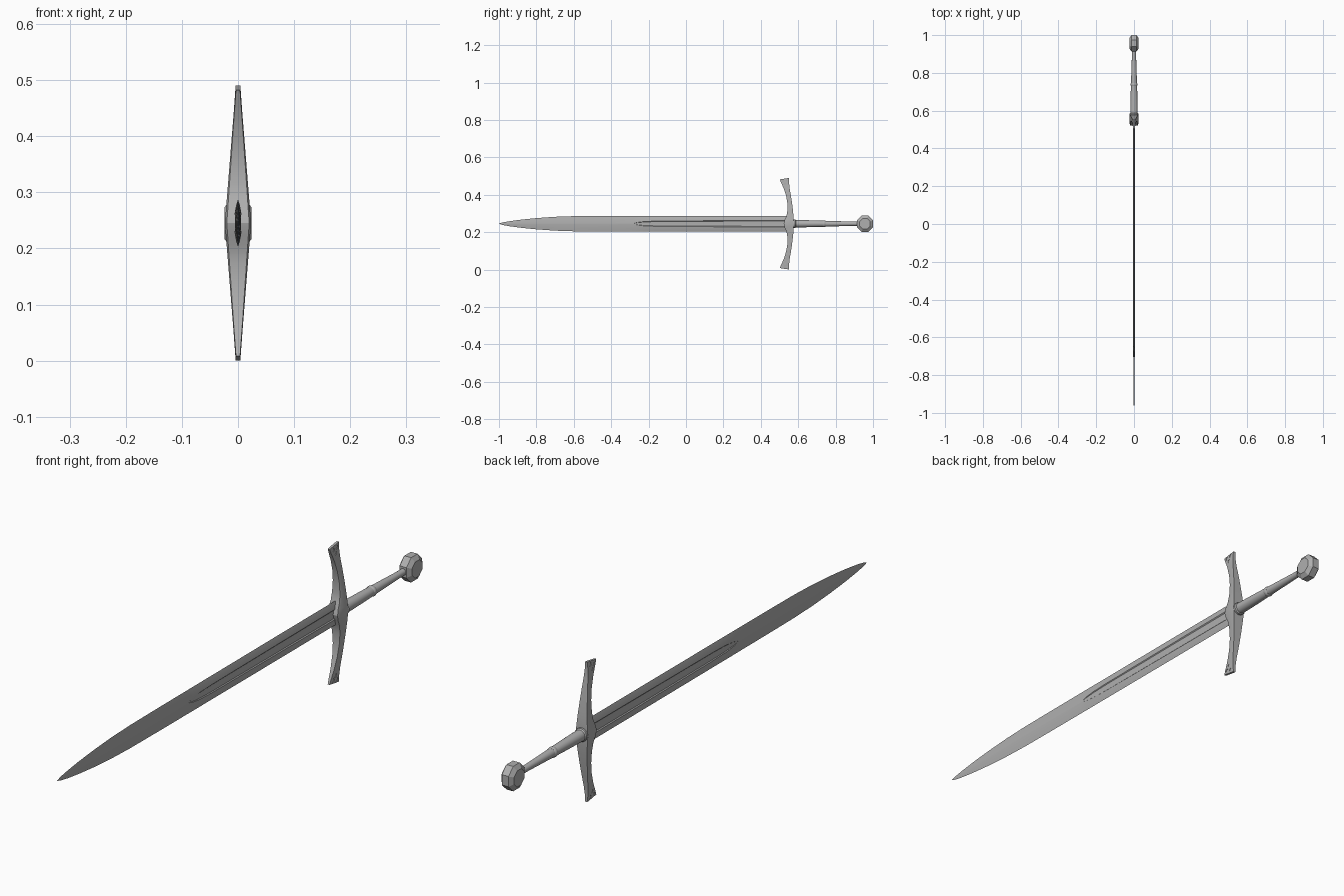
import bpy, bmesh, math

if "Cube" in bpy.data.objects:
    bpy.data.objects.remove(bpy.data.objects["Cube"])

ZC = 0.245  # height of the sword axis

steel = bpy.data.materials.new("dark_steel")
steel.diffuse_color = (0.43, 0.43, 0.43, 1)
steel.use_nodes = True
steel.node_tree.nodes["Principled BSDF"].inputs["Base Color"].default_value = steel.diffuse_color


def finish(name, bm, angle=None):
    bmesh.ops.remove_doubles(bm, verts=bm.verts, dist=1e-6)
    bmesh.ops.recalc_face_normals(bm, faces=bm.faces)
    mesh = bpy.data.meshes.new(name)
    bm.to_mesh(mesh)
    bm.free()
    mesh.materials.append(steel)
    ob = bpy.data.objects.new(name, mesh)
    bpy.context.collection.objects.link(ob)
    if angle:
        bpy.ops.object.select_all(action='DESELECT')
        ob.select_set(True)
        bpy.context.view_layer.objects.active = ob
        bpy.ops.object.shade_smooth_by_angle(angle=math.radians(angle))
    return ob


def loft(name, rings, angle=None):
    bm = bmesh.new()
    loops = [[bm.verts.new(p) for p in ring] for ring in rings]
    n = len(loops[0])
    for a, b in zip(loops, loops[1:]):
        for i in range(n):
            j = (i + 1) % n
            bm.faces.new((a[i], a[j], b[j], b[i]))
    bm.faces.new(loops[0])
    bm.faces.new(loops[-1])
    return finish(name, bm, angle)


def turned(name, profile, sides=24, angle=35):
    return loft(name, [[(r * math.cos(2 * math.pi * i / sides), y,
                         ZC + r * math.sin(2 * math.pi * i / sides))
                        for i in range(sides)] for y, r in profile], angle)


# Blade: lens section with a fuller that runs out to a point
def blade_ring(y, w, t, f, depth):
    half = [(0, w), (t * 0.6, f + (w - f) * 0.55), (t, f),
            (t - depth * 0.9, f * 0.8), (t - depth, 0),
            (t - depth * 0.9, -f * 0.8), (t, -f), (t * 0.6, -f - (w - f) * 0.55), (0, -w)]
    pts = half + [(-x, z) for x, z in half[-2:0:-1]]
    return [(x, y, ZC + z) for x, z in pts]


blade_stations = [
    (0.55, 0.0425, 0.006, 0.018, 0.0032), (0.2, 0.0425, 0.006, 0.0165, 0.0032),
    (-0.15, 0.042, 0.0058, 0.0145, 0.003), (-0.22, 0.042, 0.0057, 0.012, 0.0027),
    (-0.26, 0.042, 0.0056, 0.007, 0.002), (-0.28, 0.0418, 0.0056, 0.001, 0.0),
    (-0.45, 0.0415, 0.0053, 0.001, 0),
    (-0.6, 0.0405, 0.0046, 0.001, 0), (-0.7, 0.037, 0.004, 0.001, 0),
    (-0.8, 0.030, 0.0034, 0.001, 0), (-0.88, 0.022, 0.0026, 0.001, 0),
    (-0.94, 0.014, 0.0017, 0.0008, 0), (-0.98, 0.007, 0.001, 0.0004, 0),
    (-1.0, 0.0006, 0.0003, 0.0001, 0)]
loft("blade", [blade_ring(*s) for s in blade_stations], 20)


# Crossguard: bar with bevelled blade-side edges, thin curved ends
def guard_ring(d, sign, y0, y1, hx, slant=0.0):
    c = (y1 - y0) * 0.2
    pts = [(hx * 0.85, y0), (hx, y0 + c), (hx, y1), (-hx, y1), (-hx, y0 + c), (-hx * 0.85, y0)]
    return [(x, y, ZC + sign * (d - slant * (y1 - y) / (y1 - y0))) for x, y in pts]


guard_stations = [
    (0.0, 0.522, 0.576, 0.0235), (0.02, 0.527, 0.576, 0.0218),
    (0.04, 0.537, 0.575, 0.0202), (0.07, 0.542, 0.572, 0.0178),
    (0.11, 0.542, 0.567, 0.0146), (0.15, 0.535, 0.561, 0.0114),
    (0.19, 0.522, 0.554, 0.0082), (0.22, 0.510, 0.551, 0.006, 0.004),
    (0.245, 0.501, 0.552, 0.0042, 0.008)]
guard = loft("crossguard",
             [guard_ring(s[0], -1, *s[1:]) for s in reversed(guard_stations[1:])] +
             [guard_ring(s[0], 1, *s[1:]) for s in guard_stations], 25)

# Small carved rounds at both ends of the crossguard
bm = bmesh.new()
for end in (-1, 1):
    for side in (-1, 1):
        for y, d, x_in in ((0.519, 0.228, 0.0035), (0.538, 0.232, 0.0035), (0.530, 0.214, 0.0048)):
            made = bmesh.ops.create_cone(bm, cap_ends=True, segments=12,
                                         radius1=0.0065, radius2=0.0065, depth=0.02)["verts"]
            for v in made:
                x, yy, z = v.co
                v.co = (side * (0.01 + x_in) + z, y + yy, ZC + end * d + x)
cutter = finish("carving_cutter", bm)
cutter.hide_render = True
cutter.hide_set(True)
cut = guard.modifiers.new("carving", 'BOOLEAN')
cut.operation = 'DIFFERENCE'
cut.solver = 'EXACT'
cut.object = cutter

# Grip with collar and middle ring
turned("grip", [(0.56, 0.020), (0.62, 0.0195), (0.68, 0.018), (0.74, 0.016),
                (0.82, 0.0135), (0.88, 0.0115), (0.93, 0.0115)])
turned("grip_collar", [(0.57, 0.0225), (0.573, 0.0232), (0.583, 0.0232), (0.587, 0.020)])
turned("grip_ring", [(0.73, 0.016), (0.734, 0.0178), (0.738, 0.0184),
                     (0.742, 0.0178), (0.746, 0.016)])

# Octagonal pommel with bevelled faces
R = 0.0435 / math.cos(math.pi / 8)
loft("pommel", [[(x, 0.9565 + r * math.cos(math.pi / 8 + math.pi / 4 * i),
                  ZC + r * math.sin(math.pi / 8 + math.pi / 4 * i)) for i in range(8)]
                for x, r in ((-0.024, R * 0.65), (-0.013, R), (0.013, R), (0.024, R * 0.65))])
